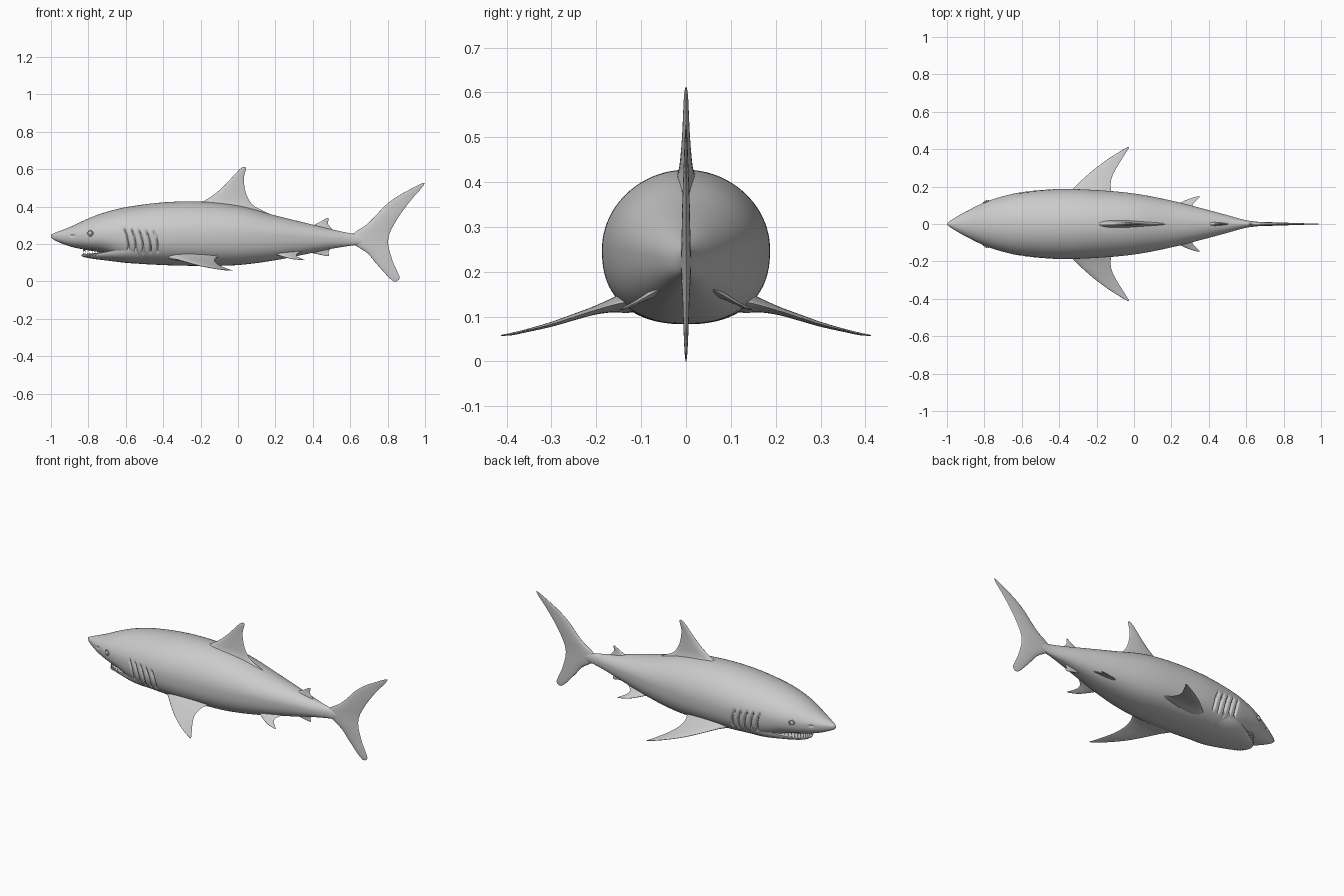
import bpy, bmesh, math
from mathutils import Vector, Matrix

if "Cube" in bpy.data.objects:
    bpy.data.objects.remove(bpy.data.objects["Cube"])

grey = bpy.data.materials.new("shark grey")
grey.diffuse_color = (0.6, 0.6, 0.6, 1)
grey.use_nodes = True
grey.node_tree.nodes["Principled BSDF"].inputs["Base Color"].default_value = grey.diffuse_color


def finish(name, bm, angle=50):
    bmesh.ops.recalc_face_normals(bm, faces=bm.faces)
    me = bpy.data.meshes.new(name)
    bm.to_mesh(me)
    bm.free()
    me.materials.append(grey)
    ob = bpy.data.objects.new(name, me)
    bpy.context.collection.objects.link(ob)
    bpy.ops.object.select_all(action='DESELECT')
    ob.select_set(True)
    bpy.context.view_layer.objects.active = ob
    bpy.ops.object.shade_smooth_by_angle(angle=math.radians(angle))
    return ob


def sample(rows, x):
    """Smooth interpolation of table rows keyed by their first column."""
    def slope(i, k):
        a, b = rows[max(i - 1, 0)], rows[min(i + 1, len(rows) - 1)]
        return (b[k] - a[k]) / (b[0] - a[0])
    i = 0
    while i < len(rows) - 2 and x > rows[i + 1][0]:
        i += 1
    p, q = rows[i], rows[i + 1]
    h = q[0] - p[0]
    t = min(max((x - p[0]) / h, 0), 1)
    return [(2*t**3 - 3*t*t + 1) * p[k] + (t**3 - 2*t*t + t) * h * slope(i, k)
            + (3*t*t - 2*t**3) * q[k] + (t**3 - t*t) * h * slope(i + 1, k)
            for k in range(1, len(p))]


def skin(bm, rings):
    """Bridge a list of closed point rings and cap both ends."""
    loops = [[bm.verts.new(p) for p in r] for r in rings]
    n = len(loops[0])
    for a, b in zip(loops, loops[1:]):
        for j in range(n):
            bm.faces.new((a[j], a[(j + 1) % n], b[(j + 1) % n], b[j]))
    bm.faces.new(loops[0])
    bm.faces.new(loops[-1])


def hull_ring(rows, x, n, dent=None):
    zb, zm, zt, w = sample(rows, x)
    ring = []
    for j in range(n):
        a = 2 * math.pi * j / n
        c, s = math.cos(a), math.sin(a)
        e = 2 / 2.4 if s < 0 else 1          # flatter belly, round back
        y = math.copysign(abs(c) ** e, c) * max(w, 0.0005)
        z = zm + (zt - zm) * s if s >= 0 else zm - (zm - zb) * abs(s) ** e
        if dent:
            d = dent(x, z) * (abs(c) > 0.3)
            y -= math.copysign(d, y)
        ring.append((x, y, z))
    return ring


# Body: x, bottom, widest height, top, half width
BODY = [(-1, .237, .243, .249, .002), (-.985, .222, .243, .257, .016),
        (-.9, .187, .245, .290, .066), (-.8, .166, .248, .336, .115),
        (-.72, .150, .25, .366, .143), (-.6, .104, .25, .396, .170),
        (-.4, .087, .25, .422, .187), (-.2, .083, .25, .426, .181),
        (0, .087, .25, .405, .163), (.2, .113, .245, .352, .125),
        (.4, .153, .235, .303, .074), (.5, .174, .228, .278, .047),
        (.6, .190, .222, .257, .020), (.68, .200, .222, .245, .010),
        (.74, .212, .222, .232, .004)]


def dents(x, z):
    # gill slits
    d = 0
    for i in range(5):
        half = 0.074 - 0.004 * i
        v = (z - 0.212) / half
        if abs(v) < 1:
            xi = -0.597 + 0.039 * i + 0.012 * (1 - v * v) - 0.012 * v
            u = (x - xi) / 0.012
            if -1 < u < 0.35:
                d += 0.017 * min(1, 3 * (1 - v * v)) * (1 + u if u < 0 else 1 - u / 0.35)
    # nostril
    r = math.hypot((x + .885) / .018, (z - .245) / .008)
    return d + 0.010 * max(0, 1 - r)


def steps(a, b, step):
    n = round((b - a) / step)
    return [a + (b - a) * i / n for i in range(n)]


xs = (steps(-1, -.91, .006) + steps(-.91, -.86, .004) + steps(-.86, -.63, .012)
      + steps(-.63, -.41, .003) + steps(-.41, .74, .02) + [.74])
bm = bmesh.new()
skin(bm, [hull_ring(BODY, x, 96, dents) for x in xs])
finish("body", bm, 80)

# Lower jaw hanging under the mouth gap
JAW = [(-.838, .137, .140, .143, .004), (-.825, .130, .142, .146, .036),
       (-.78, .121, .144, .149, .072), (-.7, .111, .158, .163, .112),
       (-.6, .099, .180, .190, .150), (-.5, .092, .200, .210, .160)]
bm = bmesh.new()
skin(bm, [hull_ring(JAW, -.838 + .338 * (i / 30) ** 1.5, 40) for i in range(31)])
finish("lower_jaw", bm)

# Teeth: small cones in an arc along both jaws
for name, sign, z0 in (("upper_teeth", -1, .167), ("lower_teeth", 1, .144)):
    bm = bmesh.new()
    for i in range(-9, 10):
        t = i / 9
        x = -.826 + .105 * t * t
        y = .088 * math.sin(t * math.pi / 2)
        z = z0 + .008 * t * t
        rot = Matrix.Rotation(math.pi if sign < 0 else 0, 4, 'X')
        bmesh.ops.create_cone(bm, segments=6, radius1=.005, radius2=.0004, depth=.02,
                              cap_ends=True, matrix=Matrix.Translation((x, y, z)) @ rot)
    finish(name, bm, 30)


def fin(name, rows, place, count=28, n=28):
    """Rows: span, leading x, trailing x, half thickness, extra offset."""
    rings = []
    s0, s1 = rows[0][0], rows[-1][0]
    for i in range(count + 1):
        s = s0 + (s1 - s0) * i / count
        le, te, th, off = sample(rows, s)
        ring = []
        for j in range(n):
            a = 2 * math.pi * j / n
            c = (1 - math.cos(a)) / 2
            ring.append(place(le + (te - le) * c, s,
                              off, th * math.sin(a) * (1.25 - 0.75 * c)))
        rings.append(ring)
    bm = bmesh.new()
    skin(bm, rings)
    return finish(name, bm, 60)


def upright(x, s, off, t):
    return (x, t, s)


fin("dorsal_fin", [(.36, -.27, .17, .034, 0), (.40, -.235, .09, .027, 0), (.43, -.18, .062, .017, 0),
                   (.47, -.12, .043, .012, 0), (.51, -.075, .034, .009, 0), (.55, -.037, .031, .007, 0),
                   (.59, .0, .040, .005, 0), (.605, .016, .044, .003, 0), (.612, .028, .040, .001, 0)],
    upright, 40)
fin("second_dorsal_fin", [(.27, .37, .51, .014, 0), (.295, .395, .490, .010, 0), (.31, .425, .480, .006, 0),
                          (.325, .452, .483, .004, 0), (.338, .474, .483, .001, 0)], upright, 16)
fin("anal_fin", [(.136, .468, .486, .001, 0), (.144, .43, .488, .004, 0), (.155, .385, .483, .007, 0),
                 (.185, .36, .50, .012, 0)], upright, 16)
fin("tail_fin", [(0, .832, .850, .001, 0), (.015, .812, .864, .003, 0), (.05, .779, .853, .005, 0),
                 (.1, .735, .830, .007, 0), (.15, .692, .814, .009, 0), (.185, .64, .805, .011, 0),
                 (.22, .59, .803, .012, 0), (.26, .622, .812, .011, 0), (.3, .683, .832, .010, 0),
                 (.35, .735, .862, .009, 0), (.4, .782, .898, .007, 0), (.45, .846, .938, .005, 0),
                 (.5, .935, .983, .003, 0), (.527, .988, 1.0, .001, 0)], upright, 56)

# Paired fins, mirrored left and right; last column is the height
PECTORAL = [(.10, -.40, -.09, .030, .137), (.14, -.375, -.105, .024, .131), (.17, -.345, -.12, .016, .124),
            (.21, -.305, -.125, .010, .112), (.25, -.262, -.118, .008, .099), (.30, -.203, -.094, .006, .083),
            (.35, -.135, -.063, .004, .070), (.39, -.072, -.038, .003, .061), (.413, -.032, -.024, .001, .058)]
PELVIC = [(.05, .14, .36, .016, .166), (.08, .19, .318, .010, .149), (.10, .225, .312, .007, .138),
          (.12, .262, .326, .005, .127), (.135, .296, .343, .004, .120), (.148, .338, .356, .001, .115)]
for side, m in (("left", 1), ("right", -1)):
    def flat(x, s, off, t, m=m):
        return (x, m * s, off + t)
    fin(side + "_pectoral_fin", PECTORAL, flat, 40)
    fin(side + "_pelvic_fin", PELVIC, flat, 18)

    # Eye ball with a raised rim
    centre = Vector((-.79, m * .114, .257))
    turn = Matrix.Rotation(m * .35, 4, 'Z') @ Matrix.Rotation(math.pi / 2, 4, 'X')
    bm = bmesh.new()
    bmesh.ops.create_uvsphere(bm, u_segments=20, v_segments=12, radius=.013,
                              matrix=Matrix.Translation(centre))
    finish(side + "_eye", bm)
    bm = bmesh.new()
    rim = []
    for i in range(25):
        a = 2 * math.pi * i / 24
        rim.append([Matrix.Translation(centre + Vector((0, m * .006, 0))) @ turn @ Vector(
            ((.0145 + .003 * math.cos(b)) * math.cos(a), (.0145 + .003 * math.cos(b)) * math.sin(a),
             .003 * math.sin(b))) for b in [k * math.pi / 4 for k in range(8)]])
    skin(bm, rim)
    finish(side + "_eye_rim", bm)
